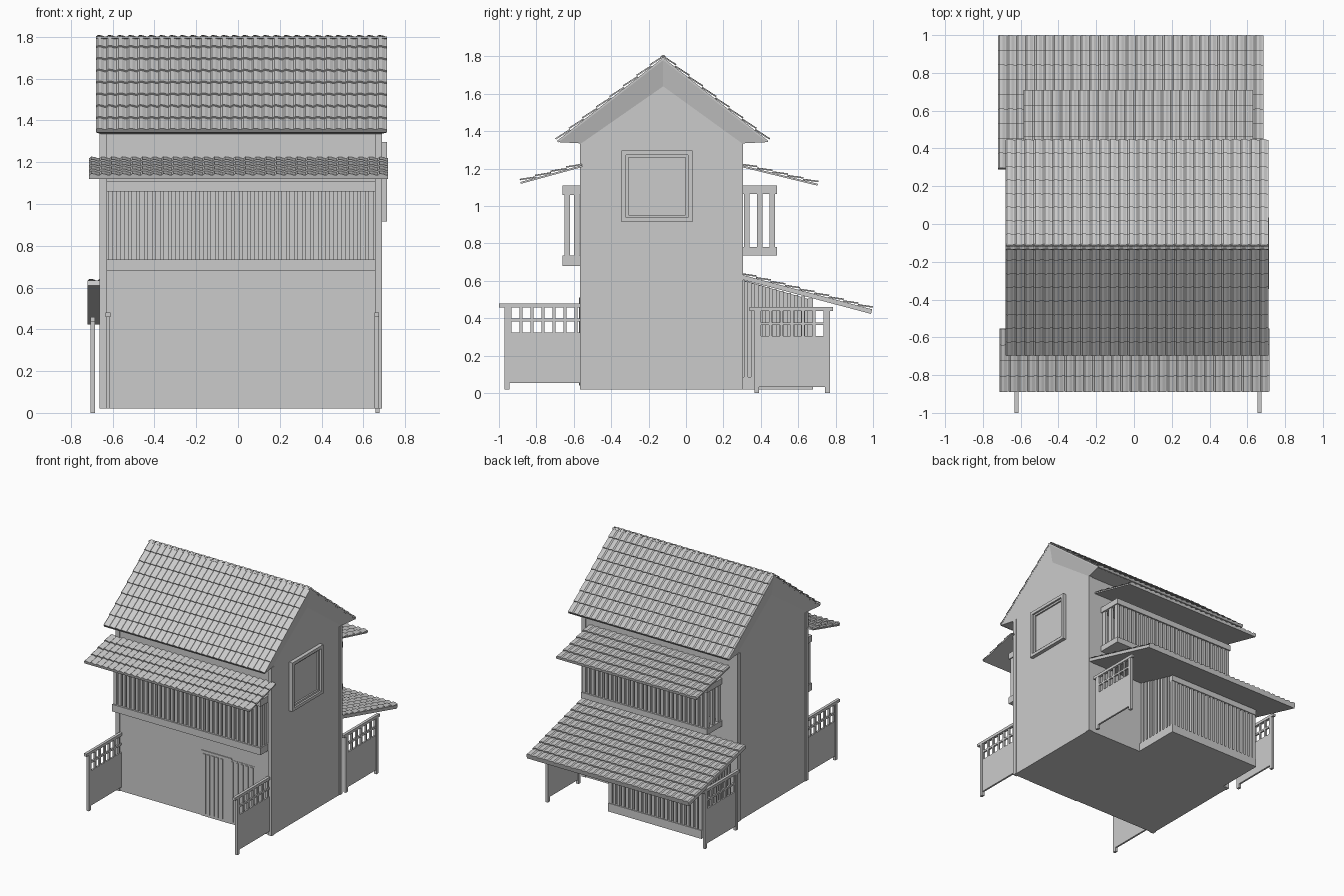
import bpy, bmesh
from mathutils import Vector

if "Cube" in bpy.data.objects:
    bpy.data.objects.remove(bpy.data.objects["Cube"])

def finish(name, bm):
    bmesh.ops.recalc_face_normals(bm, faces=bm.faces)
    me = bpy.data.meshes.new(name)
    bm.to_mesh(me)
    bm.free()
    ob = bpy.data.objects.new(name, me)
    bpy.context.collection.objects.link(ob)
    return ob

def add_box(bm, x0, x1, y0, y1, z0, z1):
    r = bmesh.ops.create_cube(bm, size=1)
    for v in r["verts"]:
        v.co = ((x0 + x1) / 2 + v.co.x * (x1 - x0),
                (y0 + y1) / 2 + v.co.y * (y1 - y0),
                (z0 + z1) / 2 + v.co.z * (z1 - z0))

def boxes(name, *dims):
    bm = bmesh.new()
    for d in dims:
        add_box(bm, *d)
    return finish(name, bm)

def prism(name, profile, x0, x1):
    """Extrude a (y, z) outline along x."""
    bm = bmesh.new()
    a = [bm.verts.new((x0, y, z)) for y, z in profile]
    b = [bm.verts.new((x1, y, z)) for y, z in profile]
    n = len(profile)
    bm.faces.new(a)
    bm.faces.new(b)
    for i in range(n):
        bm.faces.new((a[i], a[(i + 1) % n], b[(i + 1) % n], b[i]))
    return finish(name, bm)

def tiled_roof(name, x0, x1, top, eave, cols, rows, slab=0.01):
    """Overlapping rolled tiles on a thin sloping board."""
    p, q = Vector((0, *top)), Vector((0, *eave))
    t = (q - p).normalized()
    n = Vector((0, -t.z, t.y))
    if n.z < 0:
        n = -n
    p, q = p - n * 0.017, q - n * 0.017
    roll = [(0, 0), (0.18, 0.008), (0.5, 0.007), (0.8, 0.001)]
    w = (x1 - x0) / cols
    across = [(x0 + (c + u) * w, h) for c in range(cols) for u, h in roll] + [(x1, 0)]
    lines = []
    for r in range(rows):
        lines += [(r / rows, 0.0, 1), ((r + 1) / rows, 0.009, 1)]
    lines.append((1, 0, 0))
    bm = bmesh.new()
    grid = [[bm.verts.new(p.lerp(q, s) + n * (lift + h * k) + Vector((x, 0, 0)))
             for x, h in across] for s, lift, k in lines]
    for a, b in zip(grid, grid[1:]):
        for i in range(len(across) - 1):
            bm.faces.new((a[i], a[i + 1], b[i + 1], b[i]))
    finish(name + "_tiles", bm)
    d = n * slab
    prism(name + "_board", [(v.y, v.z) for v in (p, q, q - d, p - d)], x0, x1)

def spaced(a, b, count, width):
    """Start and end of evenly spaced bars from a to b."""
    step = (b - a - width) / (count - 1)
    return [(a + i * step, a + i * step + width) for i in range(count)]

# --- main house body and corner posts
Y0, Y1, RY = -0.56, 0.30, -0.122
prism("house_walls", [(Y0, 0.02), (Y1, 0.02), (Y1, 1.335), (RY, 1.64), (Y0, 1.335)], -0.655, 0.685)
boxes("corner_posts", *[(xa, xa + 0.034, ya, ya + 0.032, 0.02, 1.338)
                        for xa in (-0.662, 0.656) for ya in (-0.568, 0.274)])

# --- main roof
RX0, RX1 = -0.68, 0.713
tiled_roof("main_roof_front", RX0, RX1, (RY, 1.815), (-0.70, 1.362), 28, 8)
tiled_roof("main_roof_back", RX0, RX1, (RY, 1.815), (0.45, 1.362), 28, 8)

# --- slanted soffits from roof edge to wall
bm = bmesh.new()
outer = [(-0.69, 1.342), (RY, 1.785), (0.44, 1.342)]
inner = [(Y0, 1.335), (RY, 1.64), (Y1, 1.335)]
rings = [[[bm.verts.new((x, y, z)) for y, z in pts] for x in xs]
         for pts, xs in ((outer, (RX0, RX1)), (inner, (-0.655, 0.685)))]
for side in (0, 1):
    o, i = rings[0][side], rings[1][side]
    for k in (0, 1):
        bm.faces.new((o[k], o[k + 1], i[k + 1], i[k]))
for k in (0, 2):
    bm.faces.new((rings[0][0][k], rings[0][1][k], rings[1][1][k], rings[1][0][k]))
finish("roof_soffit", bm)

# --- front and back upper eaves
tiled_roof("front_eave", -0.712, 0.718, (Y0, 1.235), (-0.89, 1.145), 29, 4)
tiled_roof("back_eave", -0.585, 0.63, (Y1, 1.235), (0.71, 1.135), 25, 5)

# --- latticed balconies under the eaves
def balcony(name, x0, x1, wall, out, z0, z1, beam_b, beam_t, count, side_count):
    s = 1 if out > wall else -1
    lo, hi = min(wall, out), max(wall, out)
    boxes(name + "_sill_and_head", (x0, x1, lo, hi, z0, z0 + beam_b), (x0, x1, lo, hi, z1 - beam_t, z1))
    za, zb = z0 + beam_b, z1 - beam_t
    f = sorted((out - s * 0.01, out - s * 0.03))
    dims = [(a, b, *f, za, zb) for a, b in spaced(x0 + 0.008, x1 - 0.008, count, 0.024)]
    for a, b in spaced(lo + 0.01, hi - 0.01, side_count, 0.03):
        dims += [(x0 + 0.008, x0 + 0.028, a, b, za, zb), (x1 - 0.028, x1 - 0.008, a, b, za, zb)]
    boxes(name + "_slats", *dims)

balcony("front_balcony", -0.63, 0.657, Y0, -0.66, 0.68, 1.11, 0.055, 0.05, 34, 2)
balcony("back_balcony", -0.523, 0.57, Y1, 0.487, 0.735, 1.11, 0.045, 0.045, 29, 3)

# --- back annex with lean-to roof
tiled_roof("lean_to_roof", -0.72, 0.685, (Y1, 0.65), (1.0, 0.464), 29, 9, 0.025)
AX0, AX1, AY = -0.61, 0.20, 0.68
def under(y):
    return 0.605 - 0.266 * (y - Y1)
prism("annex_core", [(Y1, 0.03), (AY - 0.03, 0.03), (AY - 0.03, under(AY)), (Y1, under(Y1))],
      AX0 + 0.03, AX1 - 0.03)
boxes("annex_sill_and_head", (AX0, AX1, Y1, AY, 0.02, 0.085),
      (AX0, AX1, AY - 0.032, AY, 0.46, under(AY)))
dims = [(a, b, AY - 0.03, AY - 0.006, 0.08, 0.47) for a, b in spaced(AX0, AX1, 22, 0.022)]
for a, b in spaced(Y1 + 0.01, AY - 0.005, 10, 0.022):
    dims += [(x, x + 0.024, a, b, 0.08, under(b)) for x in (AX0 + 0.006, AX1 - 0.03)]
boxes("annex_slats", *dims)

# --- side screen fences with open grid along the top
def fence(name, x, y0, y1, cap0, cap1, dz, legs):
    t = 0.007
    dims = [(x - t, x + t, y0, y1, 0.033 + dz, 0.305 + dz),
            (x - t, x + t, y0, y1, 0.363 + dz, 0.378 + dz),
            (x - 0.011, x + 0.011, cap0, cap1, 0.438 + dz, 0.46 + dz)]
    dims += [(x - t, x + t, a, b, 0.30 + dz, 0.44 + dz) for a, b in spaced(y0 + 0.02, y1 - 0.02, 7, 0.016)]
    dims += [(x - 0.01, x + 0.01, a, a + 0.026, dz, 0.44 + dz) for a in legs]
    boxes(name, *dims)

fence("front_left_fence", -0.622, -0.97, Y0, -1.0, Y0, 0.02, [-0.97])
fence("front_right_fence", 0.664, -0.97, Y0, -1.0, Y0, 0.02, [-0.97])
fence("back_left_fence", -0.695, 0.365, 0.77, 0.34, 0.785, 0, [0.365, 0.744])
fence("back_right_fence", 0.668, 0.365, 0.77, 0.34, 0.785, 0, [0.365, 0.744])

# --- sliding front doors with slatted panels
for name, x0, x1, y, za, s0, s1 in (("left_door", 0.08, 0.34, -0.566, 0.532, 0.095, 0.265),
                                    ("right_door", 0.325, 0.537, -0.563, 0.52, 0.335, 0.527)):
    boxes(name, (x0, x1, y, Y0, 0.02, za))
    boxes(name + "_slats", *[(a, b, y - 0.006, y, 0.04, 0.51) for a, b in spaced(s0, s1, 5, 0.022)])

# --- side window: frame, inner rim and pane
def frame(name, x0, x1, y0, y1, z0, z1, w):
    boxes(name, (x0, x1, y0, y1, z0, z0 + w), (x0, x1, y0, y1, z1 - w, z1),
          (x0, x1, y0, y0 + w, z0 + w, z1 - w), (x0, x1, y1 - w, y1, z0 + w, z1 - w))

frame("window_frame", 0.684, 0.714, -0.345, 0.035, 0.915, 1.297, 0.024)
frame("window_rim", 0.684, 0.70, -0.321, 0.011, 0.939, 1.273, 0.014)
boxes("window_pane", (0.68, 0.688, -0.31, 0.0, 0.95, 1.262))
